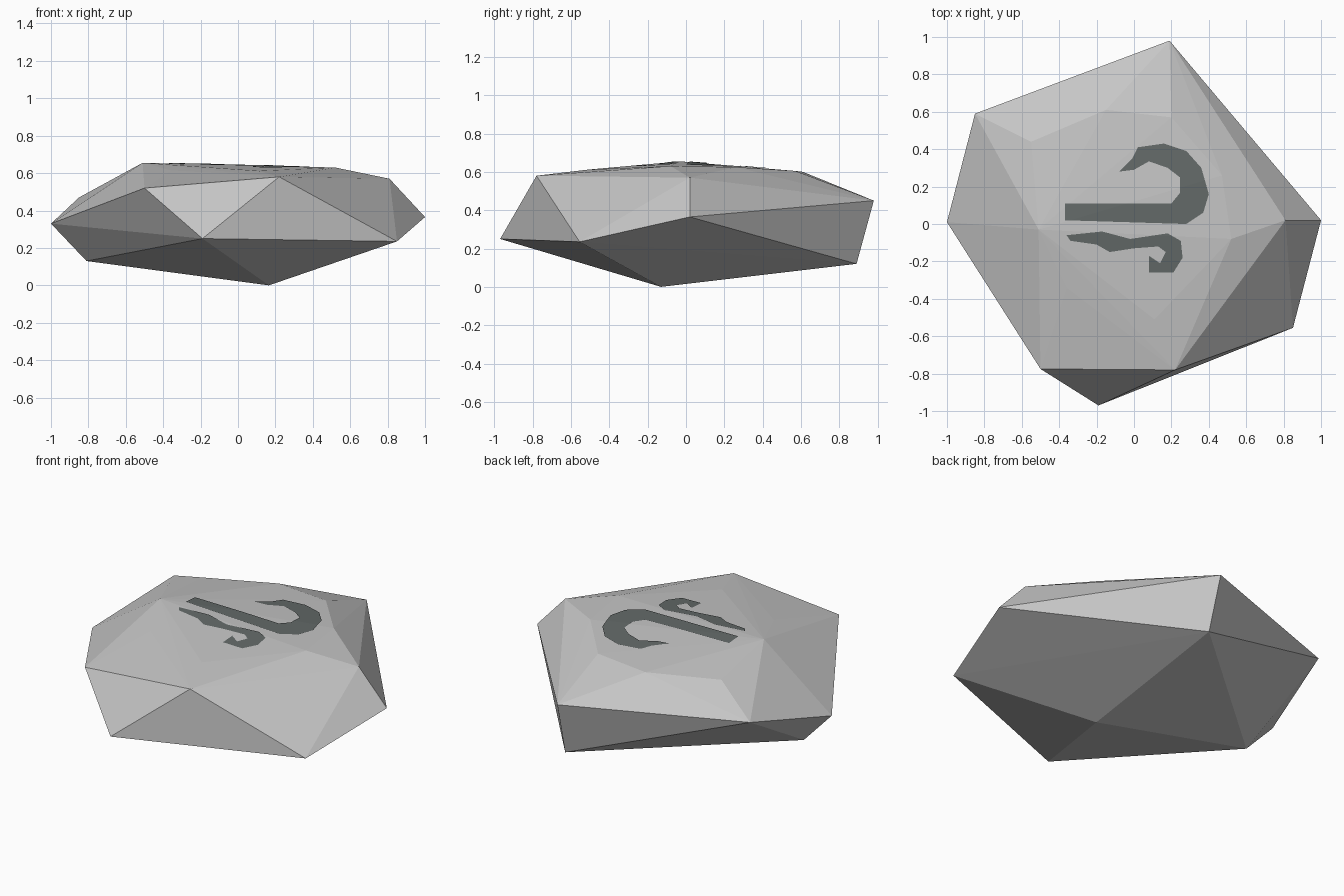
import bpy, bmesh
from mathutils import Matrix

if "Cube" in bpy.data.objects:
    bpy.data.objects.remove(bpy.data.objects["Cube"], do_unlink=True)


def material(name, colour):
    mat = bpy.data.materials.new(name)
    mat.use_nodes = True
    mat.diffuse_color = colour
    mat.node_tree.nodes["Principled BSDF"].inputs["Base Color"].default_value = colour
    return mat


def add_object(name, bm):
    bmesh.ops.recalc_face_normals(bm, faces=bm.faces)
    mesh = bpy.data.meshes.new(name)
    bm.to_mesh(mesh)
    bm.free()
    obj = bpy.data.objects.new(name, mesh)
    bpy.context.collection.objects.link(obj)
    return obj


def hull(name, points, lift=0.0):
    bm = bmesh.new()
    for p in points:
        bm.verts.new(p)
    res = bmesh.ops.convex_hull(bm, input=bm.verts)
    loose = [v for v in bm.verts if not v.link_faces]
    bmesh.ops.delete(bm, geom=loose, context="VERTS")
    bmesh.ops.transform(bm, matrix=Matrix.Translation((0, 0, lift)), verts=bm.verts)
    return add_object(name, bm)


def painted_mark(name, outline, surface, mat):
    # Extrude the outline, trim it to the lifted stone, keep only the top skin
    bm = bmesh.new()
    face = bm.faces.new([bm.verts.new((x, y, 0.5)) for x, y in outline])
    ext = bmesh.ops.extrude_face_region(bm, geom=[face])
    top = [g for g in ext["geom"] if isinstance(g, bmesh.types.BMVert)]
    bmesh.ops.translate(bm, vec=(0, 0, 0.4), verts=top)
    obj = add_object(name, bm)
    mod = obj.modifiers.new("trim", "BOOLEAN")
    mod.operation = "INTERSECT"
    mod.solver = "EXACT"
    mod.object = surface
    bpy.context.view_layer.objects.active = obj
    bpy.ops.object.modifier_apply(modifier=mod.name)
    bm = bmesh.new()
    bm.from_mesh(obj.data)
    hidden = [f for f in bm.faces if f.normal.z < 0.5]
    bmesh.ops.delete(bm, geom=hidden, context="FACES")
    bm.to_mesh(obj.data)
    bm.free()
    obj.data.materials.clear()
    obj.data.materials.append(mat)
    for p in obj.data.polygons:
        p.material_index = 0


stone_grey = material("stone grey", (0.56, 0.56, 0.56, 1))
mark_grey = material("dark mark grey", (0.125, 0.143, 0.14, 1))

# Corners of the faceted stone: underside, waist, shoulder, crown
underside = [(0.165, -0.13, 0), (-0.81, 0.01, 0.13), (0.2, 0.89, 0.12)]
waist = [(-1, 0.01, 0.33), (-0.19, -0.97, 0.25), (0.85, -0.555, 0.235), (1, 0.02, 0.365)]
shoulder = [(-0.85, 0.59, 0.47), (0.19, 0.98, 0.45), (0.81, 0.02, 0.57),
            (0.22, -0.78, 0.58), (-0.5, -0.775, 0.52)]
crown = [(-0.51, -0.03, 0.655), (-0.36, -0.34, 0.615), (0.11, -0.51, 0.612),
         (0.52, -0.08, 0.63), (0.47, 0.26, 0.625), (0.2, 0.57, 0.605),
         (-0.15, 0.61, 0.6), (-0.55, 0.44, 0.595)]
corners = underside + waist + shoulder + crown

stone = hull("stone", corners)
stone.data.materials.append(stone_grey)
helper = hull("mark_surface", corners, 0.004)
helper.hide_render = True

# Painted marks on the crown
large_hook = [(-0.37, 0.02), (0.28, 0), (0.37, 0.06), (0.4, 0.16), (0.36, 0.3),
              (0.28, 0.39), (0.16, 0.43), (0.02, 0.41), (-0.01, 0.35), (-0.08, 0.28),
              (0, 0.29), (0.08, 0.335), (0.18, 0.3), (0.245, 0.25), (0.245, 0.165),
              (0.2, 0.11), (-0.37, 0.11)]
small_hook = [(-0.36, -0.06), (-0.17, -0.04), (-0.02, -0.08), (0.18, -0.05),
              (0.25, -0.09), (0.26, -0.18), (0.21, -0.26), (0.08, -0.26),
              (0.08, -0.17), (0.14, -0.21), (0.17, -0.15), (0.13, -0.12),
              (0, -0.13), (-0.13, -0.15), (-0.2, -0.11), (-0.34, -0.09)]
painted_mark("large_mark", large_hook, helper, mark_grey)
painted_mark("small_mark", small_hook, helper, mark_grey)
bpy.data.objects.remove(helper, do_unlink=True)
